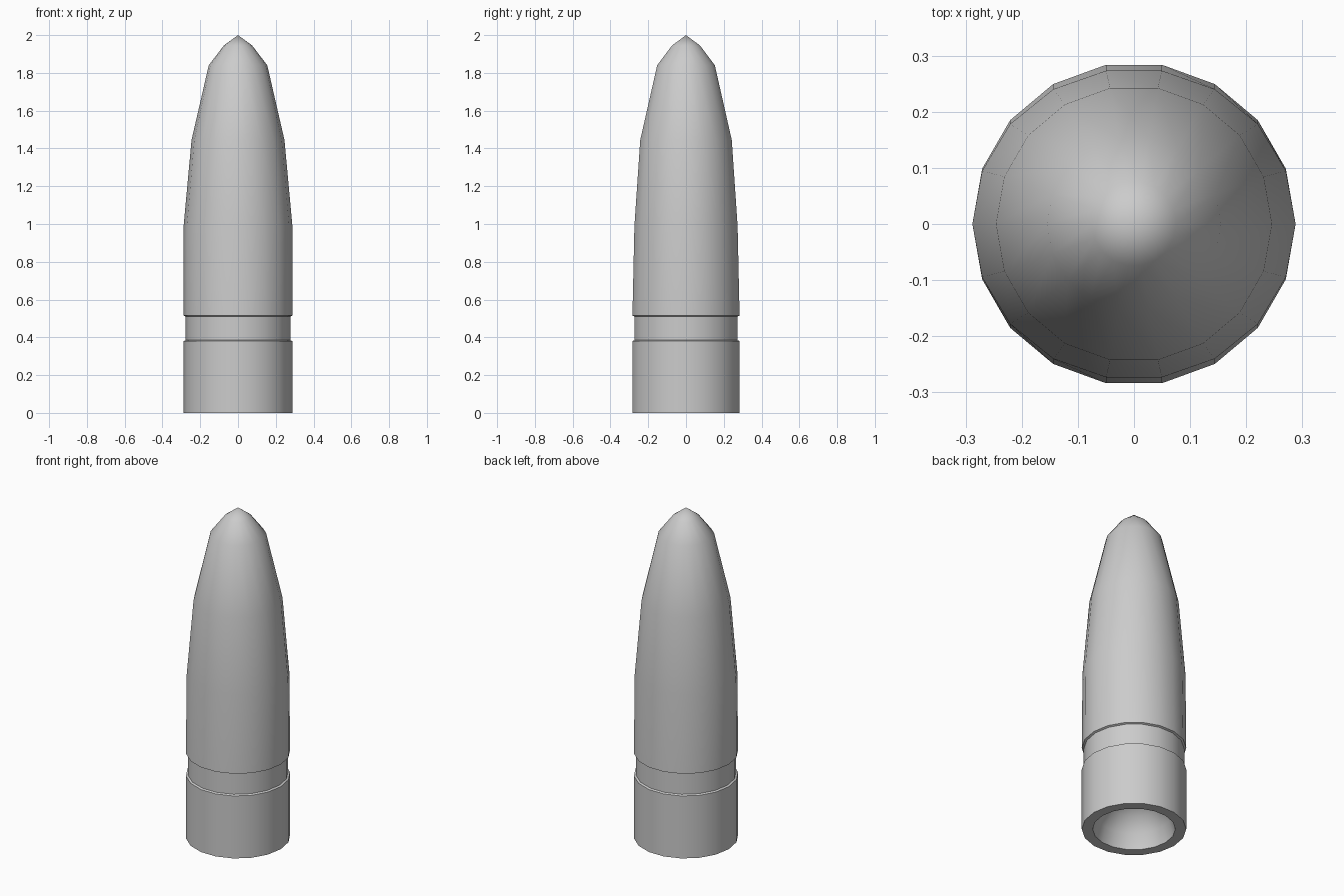
import bpy, bmesh, math

if "Cube" in bpy.data.objects:
    bpy.data.objects.remove(bpy.data.objects["Cube"])

SIDES = 18

# Outer contour from tip to base, then the hollow base: (radius, height, y scale)
PROFILE = [
    (0.075, 1.945, 1), (0.155, 1.84, 1), (0.246, 1.445, 1),
    (0.288, 0.99, 0.963), (0.288, 0.515, 1), (0.277, 0.51, 1),
    (0.277, 0.385, 1), (0.288, 0.38, 1), (0.288, 0.0, 1),
    (0.228, 0.0, 1), (0.205, 0.09, 1), (0.15, 0.17, 1), (0.075, 0.215, 1),
]


def ring(bm, r, z, sy):
    angles = [math.tau * i / SIDES for i in range(SIDES)]
    return [bm.verts.new((r * math.cos(a), r * sy * math.sin(a), z)) for a in angles]


bm = bmesh.new()
rings = [ring(bm, *p) for p in PROFILE]

# Walls between neighbouring rings
for a, b in zip(rings, rings[1:]):
    for i in range(SIDES):
        j = (i + 1) % SIDES
        bm.faces.new((a[i], b[i], b[j], a[j]))

# Pointed tip and closed cavity top
for loop, z in ((rings[0], 2.0), (rings[-1], 0.23)):
    apex = bm.verts.new((0, 0, z))
    for i in range(SIDES):
        bm.faces.new((apex, loop[i], loop[(i + 1) % SIDES]))

bmesh.ops.recalc_face_normals(bm, faces=bm.faces)
mesh = bpy.data.meshes.new("pointed_slug")
bm.to_mesh(mesh)
bm.free()
slug = bpy.data.objects.new("pointed_slug", mesh)
bpy.context.collection.objects.link(slug)

# Smooth body with crisp groove and rim
bpy.context.view_layer.objects.active = slug
slug.select_set(True)
bpy.ops.object.shade_smooth_by_angle(angle=math.radians(40))
